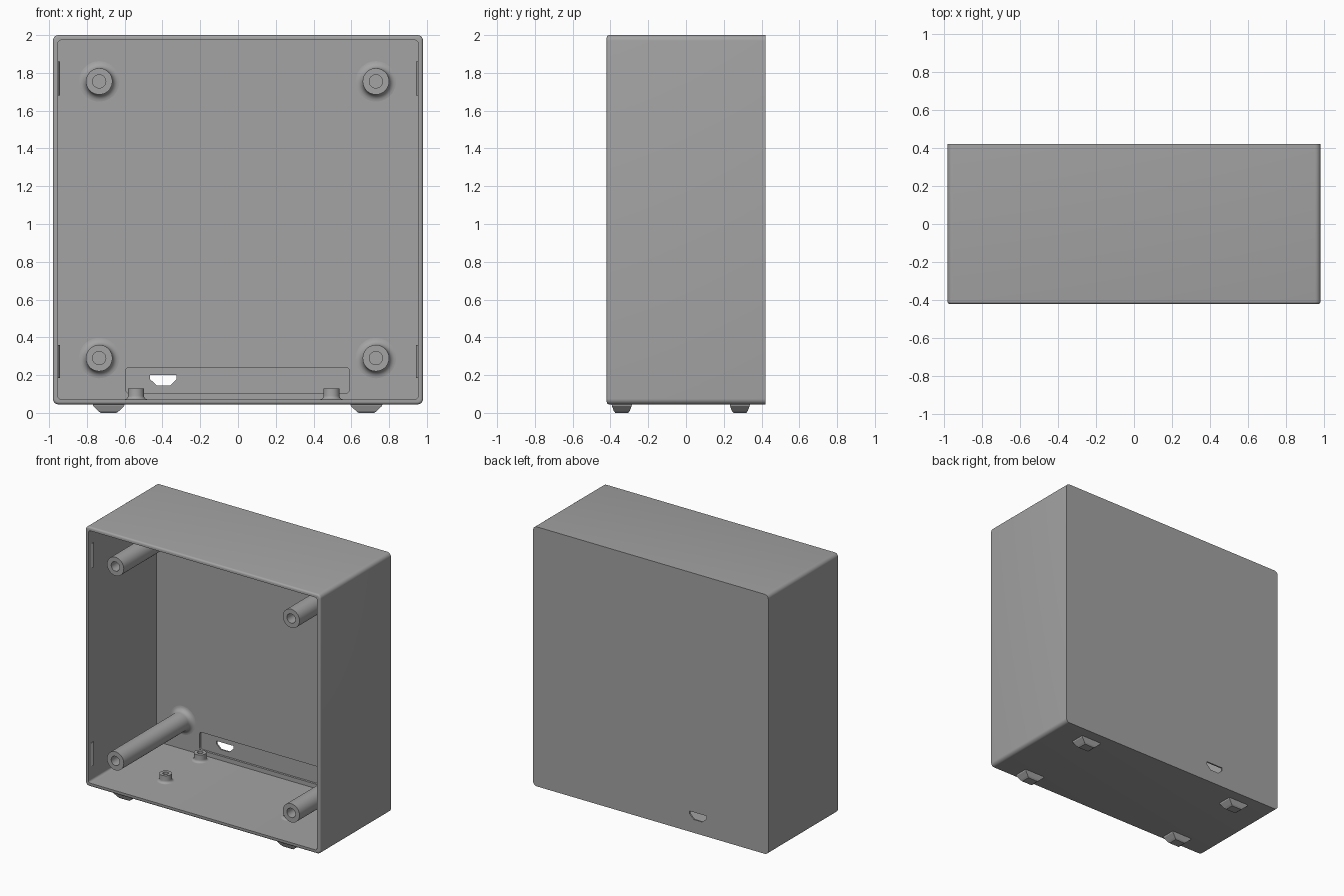
import bpy, bmesh, math
from mathutils import Matrix, Vector

if "Cube" in bpy.data.objects:
    bpy.data.objects.remove(bpy.data.objects["Cube"])

grey = bpy.data.materials.new("matte grey")
grey.diffuse_color = (0.37, 0.37, 0.37, 1)
grey.use_nodes = True
grey.node_tree.nodes["Principled BSDF"].inputs["Base Color"].default_value = grey.diffuse_color


def finish(name, bm, smooth=True):
    bmesh.ops.recalc_face_normals(bm, faces=bm.faces)
    mesh = bpy.data.meshes.new(name)
    bm.to_mesh(mesh)
    bm.free()
    ob = bpy.data.objects.new(name, mesh)
    bpy.context.collection.objects.link(ob)
    mesh.materials.append(grey)
    bpy.ops.object.select_all(action='DESELECT')
    ob.select_set(True)
    bpy.context.view_layer.objects.active = ob
    if smooth:
        bpy.ops.object.shade_smooth_by_angle(angle=math.radians(35))
    return ob


def loft(name, rings, smooth=True):
    """Skin a closed solid over rings of equal point count."""
    bm = bmesh.new()
    rows = [[bm.verts.new(p) for p in ring] for ring in rings]
    n = len(rows[0])
    for a, b in zip(rows, rows[1:]):
        for i in range(n):
            j = (i + 1) % n
            bm.faces.new((a[i], a[j], b[j], b[i]))
    bm.faces.new(rows[0])
    bm.faces.new(rows[-1])
    return finish(name, bm, smooth)


def rounded(x0, x1, z0, z1, r, y, steps=6):
    """Rounded rectangle in the xz plane at depth y."""
    pts = []
    corners = ((x1 - r, z1 - r), (x0 + r, z1 - r), (x0 + r, z0 + r), (x1 - r, z0 + r))
    for k, (cx, cz) in enumerate(corners):
        for s in range(steps + 1):
            a = math.pi / 2 * (k + s / steps)
            pts.append((cx + r * math.cos(a), y, cz + r * math.sin(a)))
    return pts


def lathe(name, profile, origin, axis, sides=40):
    """Revolve (radius, height) points about an axis."""
    rot = Vector((0, 0, 1)).rotation_difference(Vector(axis)).to_matrix().to_4x4()
    m = Matrix.Translation(origin) @ rot
    rings = [[m @ Vector((r * math.cos(2 * math.pi * i / sides),
                          r * math.sin(2 * math.pi * i / sides), h))
              for i in range(sides)] for r, h in profile]
    return loft(name, rings)


def fillet(r, size, steps=6):
    """Concave flare from radius r + size at the base up to radius r."""
    return [(r + size * (1 - math.sin(t)), size * (1 - math.cos(t)))
            for t in (math.pi / 2 * i / steps for i in range(steps + 1))]


# Enclosure shell: outer skin, rounded front rim, then inner cavity
X, B, T, Y = 0.98, 0.045, 2.0, 0.42
W = 0.027
shell_rings = [rounded(-X, X, B, T, 0.03, Y)]
E = 0.014
for i in range(5):
    a = math.pi / 2 * i / 4
    d = E * (1 - math.cos(a))
    shell_rings.append(rounded(-X + d, X - d, B + d, T - d, 0.03 - d,
                               -Y + E - E * math.sin(a)))
shell_rings.append(rounded(-X + W, X - W, B + W, T - W, 0.016, -Y))
shell_rings.append(rounded(-X + W, X - W, B + W, T - W, 0.016, Y - W))
shell = loft("enclosure_shell", shell_rings)

# Thinned pocket and connector opening in the back wall
pocket = loft("pocket_cutter", [rounded(-0.595, 0.59, 0.105, 0.24, 0.018, y)
                                for y in (0.36, 0.409)])
port = ((-0.465, 0.2), (-0.325, 0.2), (-0.325, 0.178), (-0.36, 0.145),
        (-0.43, 0.145), (-0.465, 0.178))
opening = loft("port_cutter", [[(x, y, z) for x, z in port] for y in (0.35, 0.46)])
for cutter in (pocket, opening):
    mod = shell.modifiers.new("cut", 'BOOLEAN')
    mod.object = cutter
    mod.operation = 'DIFFERENCE'
    mod.solver = 'EXACT'
    bpy.context.view_layer.objects.active = shell
    bpy.ops.object.modifier_apply(modifier=mod.name)
    bpy.data.objects.remove(cutter)
bpy.ops.object.select_all(action='DESELECT')
shell.select_set(True)
bpy.context.view_layer.objects.active = shell
bpy.ops.object.shade_smooth_by_angle(angle=math.radians(35))

# Tall screw posts rising from the back wall
post = fillet(0.07, 0.037) + [(0.07, 0.803), (0.035, 0.803), (0.035, 0.45)]
for x in (-0.735, 0.73):
    for z in (0.29, 1.755):
        lathe("screw_post", post, (x, Y - W, z), (0, -1, 0))

# Short board standoffs on the floor
standoff = fillet(0.043, 0.018) + [(0.043, 0.056), (0.02, 0.056), (0.02, 0.005)]
for x in (-0.54, 0.495):
    for y in (-0.09, 0.32):
        lathe("board_standoff", standoff, (x, y, B + W), (0, 0, 1), 32)

# Snap ridges inside the side walls, near the rim
for s in (-1, 1):
    wall = s * (X - W)
    for z0, z1 in ((0.185, 0.36), (1.68, 1.86)):
        section = ((wall + s * 0.004, -0.39), (wall, -0.39),
                   (wall - s * 0.01, -0.375), (wall, -0.36), (wall + s * 0.004, -0.36))
        loft("snap_ridge", [[(x, y, z) for x, y in section] for z in (z0, z1)], False)

# Tapered feet under the floor
for x in (-0.685, 0.68):
    for y in (-0.34, 0.285):
        loft("foot", [[(x + sx * hx, y + sy * hy, z)
                       for sx, sy in ((-1, -1), (1, -1), (1, 1), (-1, 1))]
                      for hx, hy, z in ((0.085, 0.054, 0.047), (0.082, 0.052, 0.036),
                                        (0.055, 0.042, 0.01), (0.042, 0.034, 0.0))], False)
